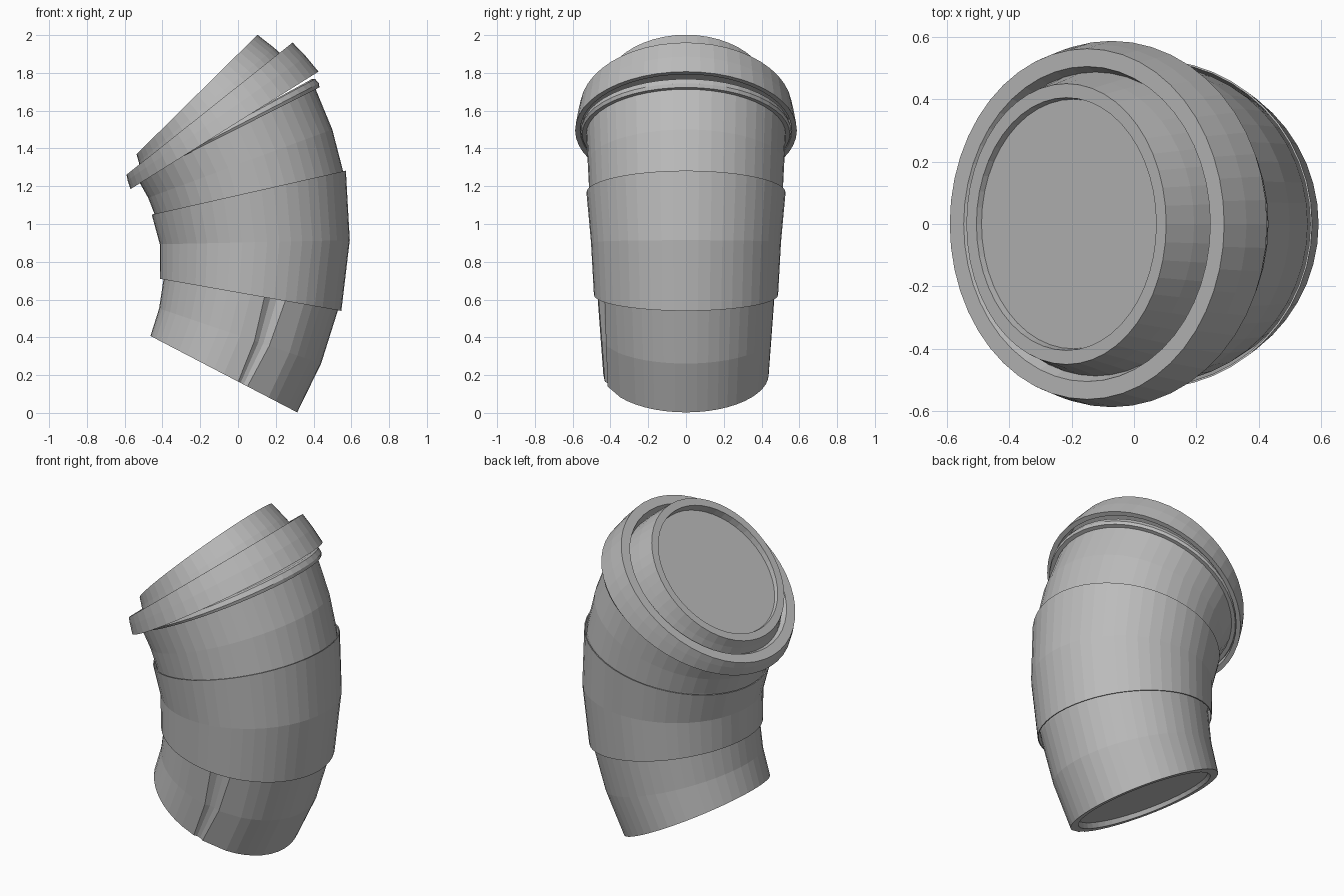
import bpy, bmesh, math

cube = bpy.data.objects.get("Cube")
if cube:
    bpy.data.objects.remove(cube, do_unlink=True)

SIDES = 48

grey = bpy.data.materials.new("plain grey")
grey.use_nodes = True
colour = (0.5, 0.5, 0.5, 1)
grey.diffuse_color = colour
grey.node_tree.nodes["Principled BSDF"].inputs["Base Color"].default_value = colour


def tilt(s):
    """Lean of the cup axis in degrees at length s along it."""
    return -27.5 + 40.4 * s - 4.7 * s ** 2 + 5 * s ** 3


def spine(s):
    """Centre of the bent cup at length s."""
    x, z, n = -0.075, 0.205, 60
    for i in range(n):
        a = math.radians(tilt(s * (i + 0.5) / n))
        x -= math.sin(a) * s / n
        z += math.cos(a) * s / n
    return x, z


# Seam columns: angle at the base, angle at the sleeve, depth
SEAM = {37: (281.3, 279, 0), 38: (283.5, 283.5, 0.02),
        39: (286, 288.2, 0.02), 40: (288.8, 293.4, 0)}


def bent_lathe(name, profile, closed=False, seam_top=0.0):
    """Turn (length, radius, extra tilt) points round the bent axis."""
    bm = bmesh.new()
    rings = []
    for s, r, *extra in profile:
        cx, cz = spine(s)
        a = math.radians(tilt(s) + sum(extra))
        ring = []
        for i in range(SIDES):
            deg, rad = 360 * i / SIDES, r
            if s < seam_top and r > 0.4 and i in SEAM:
                low, high, depth = SEAM[i]
                t = min(1, s / 0.45)
                deg, rad = low + (high - low) * t, r - depth * (0.5 + t / 2)
            u = rad * math.cos(math.radians(deg))
            v = rad * math.sin(math.radians(deg))
            ring.append(bm.verts.new((cx + u * math.cos(a), v, cz + u * math.sin(a))))
        rings.append(ring)
    pairs = list(zip(rings, rings[1:]))
    if closed:
        pairs.append((rings[-1], rings[0]))
    for lo, hi in pairs:
        for i in range(SIDES):
            j = (i + 1) % SIDES
            bm.faces.new((lo[i], lo[j], hi[j], hi[i]))
    if not closed:
        bm.faces.new(rings[0])
        bm.faces.new(rings[-1])
    bmesh.ops.recalc_face_normals(bm, faces=bm.faces)
    mesh = bpy.data.meshes.new(name)
    bm.to_mesh(mesh)
    bm.free()
    mesh.materials.append(grey)
    obj = bpy.data.objects.new(name, mesh)
    bpy.context.collection.objects.link(obj)
    return obj


# Cup with recessed base, overlap seam and rolled rim
bent_lathe("cup_body", [
    (0.03, 0.385), (0, 0.392), (0, 0.438), (0.22, 0.453), (0.445, 0.469),
    (0.5, 0.473), (0.725, 0.492), (0.99, 0.512), (1.15, 0.52),
    (1.322, 0.528, -2.5), (1.322, 0.55, -2.5), (1.335, 0.558, -2.5),
    (1.355, 0.552, -2.5), (1.36, 0.535, -2.5)], seam_top=0.6)

# Thin sleeve round the middle
bent_lathe("sleeve", [
    (0.445, 0.482), (0.445, 0.4875), (0.725, 0.503), (0.99, 0.527),
    (0.99, 0.521), (0.725, 0.497)], closed=True)

# Lid: skirt, groove, raised ring and sunken panel
bent_lathe("lid", [
    (1.43, 0.545), (1.345, 0.56, 1.5), (1.345, 0.587, 1.5), (1.42, 0.575),
    (1.485, 0.562), (1.485, 0.505), (1.44, 0.487), (1.51, 0.469), (1.585, 0.45),
    (1.585, 0.405), (1.552, 0.4)])
